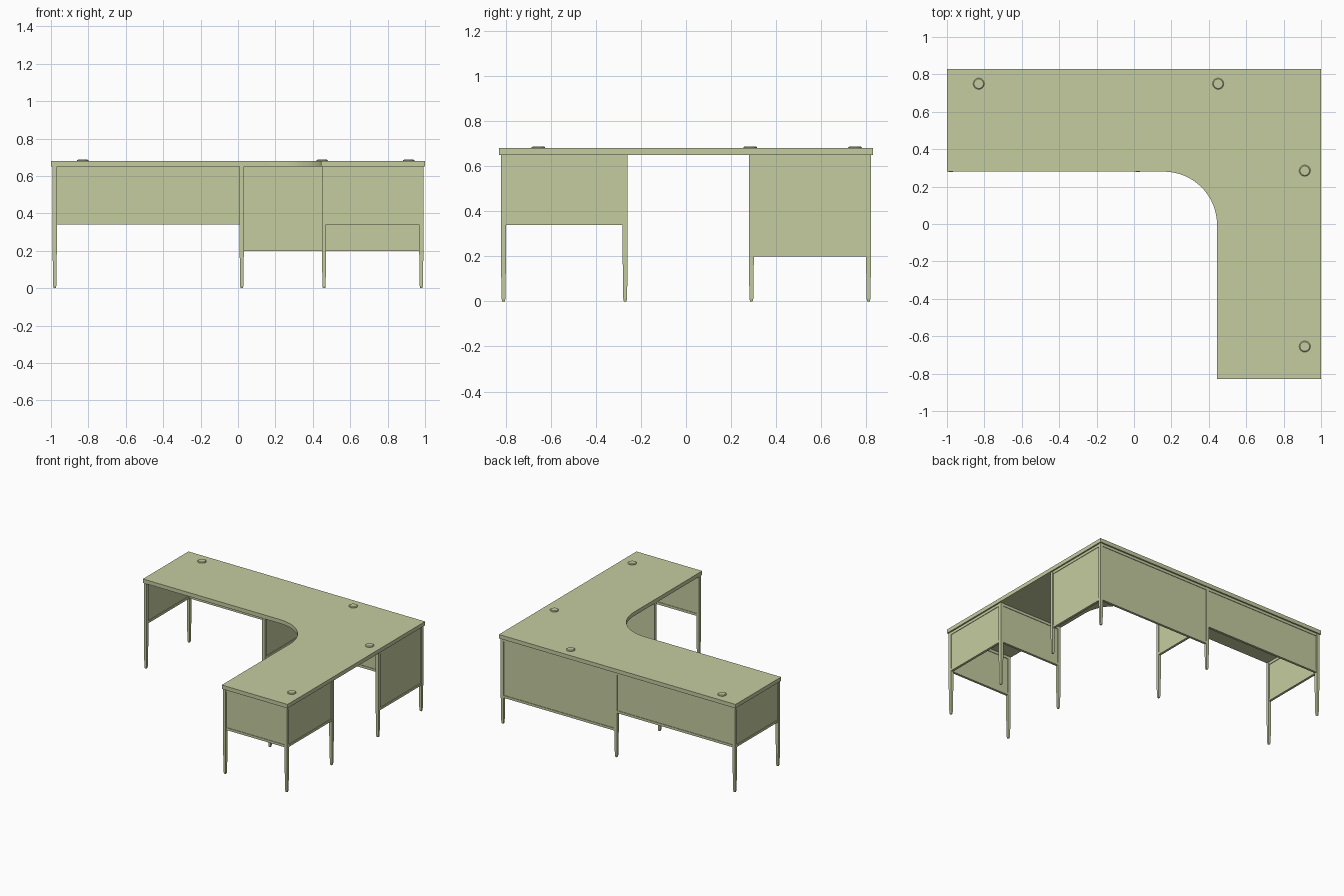
import bpy, bmesh, math

if "Cube" in bpy.data.objects:
    bpy.data.objects.remove(bpy.data.objects["Cube"])

wood = bpy.data.materials.new("pale_olive")
wood.diffuse_color = (0.56, 0.60, 0.35, 1)
wood.use_nodes = True
wood.node_tree.nodes["Principled BSDF"].inputs["Base Color"].default_value = wood.diffuse_color

TOP_LOW, TOP_HIGH = 0.65, 0.68


def finish(name, bm):
    bmesh.ops.recalc_face_normals(bm, faces=bm.faces)
    mesh = bpy.data.meshes.new(name)
    bm.to_mesh(mesh)
    bm.free()
    ob = bpy.data.objects.new(name, mesh)
    mesh.materials.append(wood)
    bpy.context.collection.objects.link(ob)
    return ob


def stack(bm, rings):
    """Loft a list of equal-length vertex rings and cap both ends."""
    loops = [[bm.verts.new(p) for p in ring] for ring in rings]
    n = len(loops[0])
    for a, b in zip(loops, loops[1:]):
        for i in range(n):
            j = (i + 1) % n
            bm.faces.new((a[i], a[j], b[j], b[i]))
    bm.faces.new(loops[0])
    bm.faces.new(loops[-1])


def lathe(name, x, y, profile, sides, turn=0.0):
    """Straight-sided part from (radius, z) pairs."""
    bm = bmesh.new()
    stack(bm, [[(x + r * math.cos(turn + math.tau * i / sides),
                 y + r * math.sin(turn + math.tau * i / sides), z)
                for i in range(sides)] for r, z in profile])
    return finish(name, bm)


def box(bm, lo, hi):
    stack(bm, [[(lo[0], lo[1], z), (hi[0], lo[1], z),
                (hi[0], hi[1], z), (lo[0], hi[1], z)] for z in (lo[2], hi[2])])


# L-shaped worktop with a curved inner corner
outline = [(-1, 0.83), (-1, 0.28)]
for i in range(17):
    a = math.pi / 2 * (1 - i / 16)
    outline.append((0.16 + 0.284 * math.cos(a), -0.004 + 0.284 * math.sin(a)))
outline += [(0.444, -0.83), (1, -0.83), (1, 0.83)]
bm = bmesh.new()
stack(bm, [[(x, y, z) for x, y in outline] for z in (TOP_LOW, TOP_HIGH)])
finish("worktop", bm)

# Cable grommets
for i, (x, y) in enumerate([(-0.83, 0.75), (0.45, 0.75), (0.913, 0.285), (0.913, -0.655)]):
    lathe(f"cable_grommet_{i + 1}", x, y,
          [(0.03, 0.675), (0.03, 0.684), (0.025, 0.688)], 24)

# Slender tapered square legs with small feet
legs = [(-0.98, 0.81), (-0.98, 0.29), (0.02, 0.81), (0.02, 0.29), (0.98, 0.81),
        (0.98, 0.29), (0.98, -0.27), (0.98, -0.81), (0.46, -0.27), (0.46, -0.81)]
r2 = math.sqrt(2)
for i, (x, y) in enumerate(legs):
    lathe(f"leg_{i + 1}", x, y,
          [(0.006 * r2, 0), (0.0085 * r2, 0.012), (0.0115 * r2, 0.22),
           (0.0115 * r2, TOP_LOW)], 4, math.pi / 4)


# Modesty panels: thin sheet framed by an upper and a lower rail
def panel(name, a, b, bottom):
    along_x = a[1] == b[1]
    bm = bmesh.new()
    for half, z0, z1 in [(0.005, bottom + 0.018, 0.63),
                         (0.009, bottom, bottom + 0.018),
                         (0.009, 0.63, TOP_LOW)]:
        if along_x:
            box(bm, (a[0] + 0.01, a[1] - half, z0), (b[0] - 0.01, a[1] + half, z1))
        else:
            box(bm, (a[0] - half, a[1] + 0.01, z0), (a[0] + half, b[1] - 0.01, z1))
    finish(name, bm)


panel("back_panel_left", (-0.98, 0.81), (0.02, 0.81), 0.34)
panel("back_panel_corner", (0.02, 0.81), (0.98, 0.81), 0.20)
panel("side_panel_corner", (0.98, 0.29), (0.98, 0.81), 0.20)
panel("end_panel_left", (-0.98, 0.29), (-0.98, 0.81), 0.34)
panel("inner_panel_middle", (0.02, 0.29), (0.02, 0.81), 0.34)
panel("side_panel_front", (0.98, -0.81), (0.98, -0.27), 0.34)
panel("front_panel", (0.46, -0.81), (0.98, -0.81), 0.34)
panel("inner_panel_right", (0.46, -0.27), (0.98, -0.27), 0.34)
